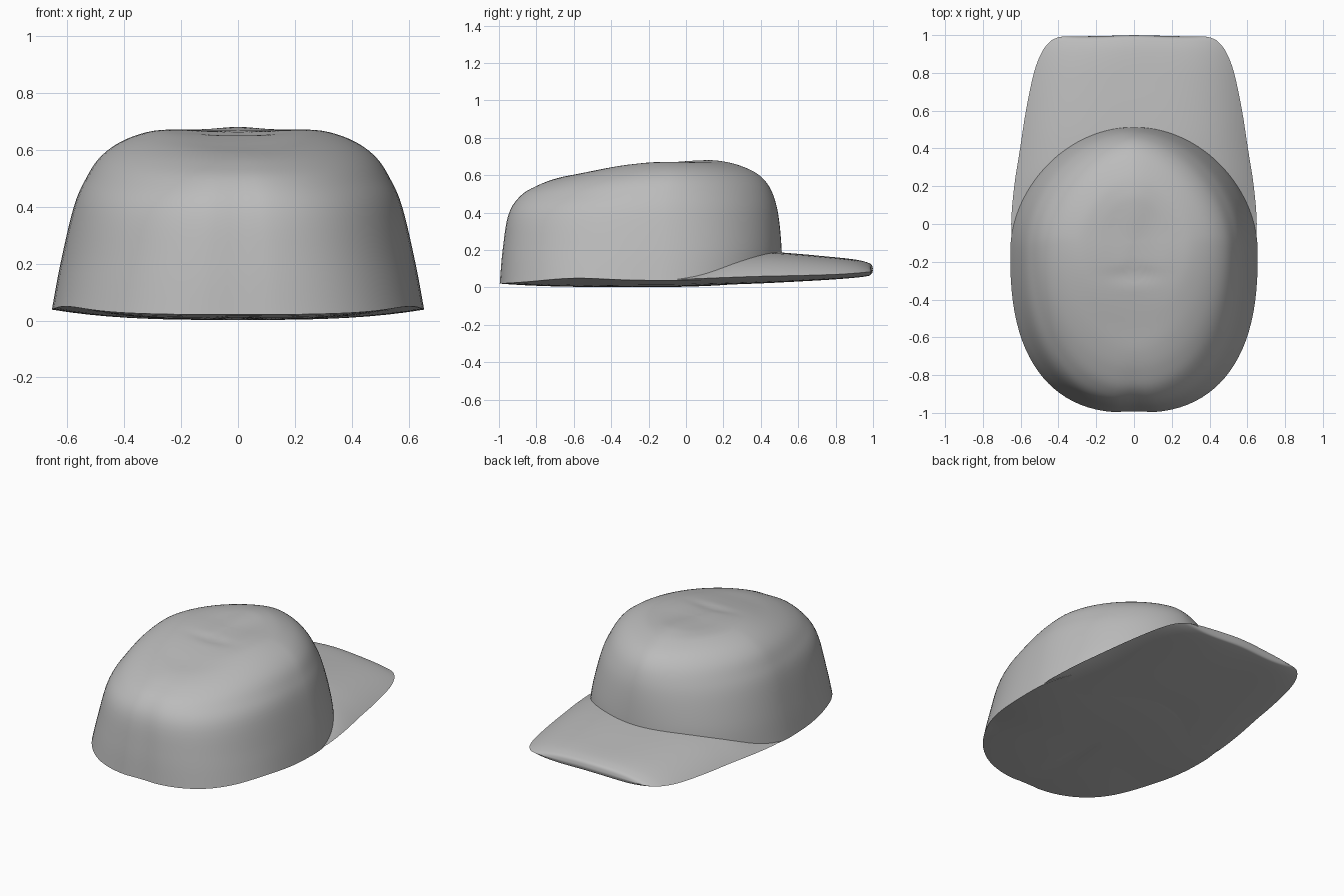
import bpy, bmesh, math

cube = bpy.data.objects.get("Cube")
if cube:
    bpy.data.objects.remove(cube, do_unlink=True)

grey = bpy.data.materials.new("plain_grey")
grey.use_nodes = True
colour = (0.5, 0.5, 0.5, 1)
grey.diffuse_color = colour
grey.node_tree.nodes["Principled BSDF"].inputs["Base Color"].default_value = colour


def smooth_rows(rows, steps):
    """Catmull-Rom interpolation through rows of equal length."""
    out = []
    for i in range(len(rows) - 1):
        a, b, c, d = (rows[min(max(i + k, 0), len(rows) - 1)] for k in (-1, 0, 1, 2))
        for s in range(steps):
            t = s / steps
            out.append([0.5 * (2 * q + (r - p) * t + (2 * p - 5 * q + 4 * r - w) * t ** 2
                               + (3 * q - p - 3 * r + w) * t ** 3)
                        for p, q, r, w in zip(a, b, c, d)])
    return out + [list(rows[-1])]


def loft(name, rings):
    """Skin closed rings and close both ends."""
    bm = bmesh.new()
    loops = [[bm.verts.new(p) for p in ring] for ring in rings]
    n = len(loops[0])
    for lo, hi in zip(loops, loops[1:]):
        for i in range(n):
            j = (i + 1) % n
            bm.faces.new((lo[i], lo[j], hi[j], hi[i]))
    bm.faces.new(loops[0])
    bm.faces.new(loops[-1])
    bmesh.ops.remove_doubles(bm, verts=bm.verts, dist=0.0004)
    bmesh.ops.recalc_face_normals(bm, faces=bm.faces)
    mesh = bpy.data.meshes.new(name)
    bm.to_mesh(mesh)
    bm.free()
    mesh.materials.append(grey)
    obj = bpy.data.objects.new(name, mesh)
    bpy.context.collection.objects.link(obj)
    bpy.ops.object.select_all(action='DESELECT')
    obj.select_set(True)
    bpy.context.view_layer.objects.active = obj
    bpy.ops.object.shade_smooth_by_angle(angle=math.radians(50))


def bump(v, width):
    return math.exp(-(v / width) ** 2)


def clamp(v):
    return min(1, max(0, v))


def power(v, e):
    return math.copysign(abs(v) ** e, v)


# Crown levels: half width, back y, front y, back z, side z, front z,
# front roundness, back roundness
levels = [
    (.655, -1.0, .515, .02, .038, .05, 2.0, 2.5),
    (.625, -.985, .512, .2, .2, .2, 2.0, 2.4),
    (.578, -.955, .498, .39, .4, .36, 1.9, 2.3),
    (.535, -.89, .475, .492, .5, .47, 1.8, 2.1),
    (.485, -.79, .435, .55, .575, .555, 1.7, 2.0),
    (.41, -.68, .37, .587, .63, .615, 1.65, 1.9),
    (.31, -.55, .27, .612, .665, .655, 1.65, 1.9),
    (.21, -.42, .17, .637, .672, .67, 1.8, 2.0),
    (.10, -.28, .07, .658, .668, .67, 2.0, 2.0),
    (.0, -.1, -.1, .667, .667, .667, 2.0, 2.0),
]


def crown_ring(w, yb, yf, zb, zs, zf, ef, eb, n=96):
    ym = yb + (yf - yb) * .56
    ring = []
    for i in range(n):
        a = 2 * math.pi * (i + .5) / n
        c, s = math.cos(a), math.sin(a)
        e = 2 / (ef if s > 0 else eb)
        x = w * power(c, e)
        u = power(s, e)
        y = ym + u * ((yf - ym) if s > 0 else (ym - yb))
        z = zs + ((zf if s > 0 else zb) - zs) * u * u
        # Shallow seam at the back, fading out upwards
        if s < 0:
            y += .012 * bump(x, .06) * clamp((w - .4) / .15)
        # Rim lifts slightly towards the back corners
        z += .02 * bump(y + .6, .22) * clamp(1 - z / .2)
        # Small dent and hump on top
        z += clamp(z * 8 - 4) * (.01 * bump(x, .09) * bump(y - .1, .15)
                                 - .009 * bump(y + .27, .04) * bump(x, .13))
        ring.append((x, y, z))
    return ring


rings = [crown_ring(*row) for row in smooth_rows(levels, 5)]

# Closed underside, sagging towards the middle with a groove at the back
under = []
for k in range(10):
    f = k / 10
    ring = []
    for x, y, z in rings[0]:
        gx, gy = x * f, -.3 + (y + .3) * f
        groove = .014 * bump(gx, .05) * clamp((-.3 - gy) / .3) * (1 - f)
        ring.append((gx, gy, .002 + (z - .002) * f ** 3 + groove))
    under.append(ring)
loft("crown", under + rings)

# Brim stations: y, half width, top centre z, edge z, bottom centre z
stations = [
    (-.15, .635, .06, .04, .012),
    (0, .65, .12, .045, .01),
    (.2, .634, .185, .053, .015),
    (.4, .603, .192, .06, .022),
    (.6, .572, .18, .064, .032),
    (.8, .53, .16, .07, .043),
    (.91, .488, .142, .077, .05),
    (.965, .445, .124, .082, .056),
    (.985, .41, .11, .084, .062),
    (.992, .38, .088, .085, .08),
]


def brim_ring(y, w, top, edge, bottom, n=64):
    ring = []
    nose = max(0, (y - .7) / .3) ** 2
    for i in range(n):
        a = 2 * math.pi * i / n
        u, s = math.cos(a), math.sin(a)
        if s >= 0:
            z = edge + (top - edge) * (1 - abs(u) ** 3.6)
        else:
            z = edge - (edge - bottom) * (1 - u ** 4)
        # Front edge swells and lifts slightly in the middle
        ring.append((w * u, y + .008 * nose * bump(w * u, .15),
                     z + .012 * nose * bump(w * u, .2)))
    return ring


loft("brim", [brim_ring(*row) for row in smooth_rows(stations, 4)])
